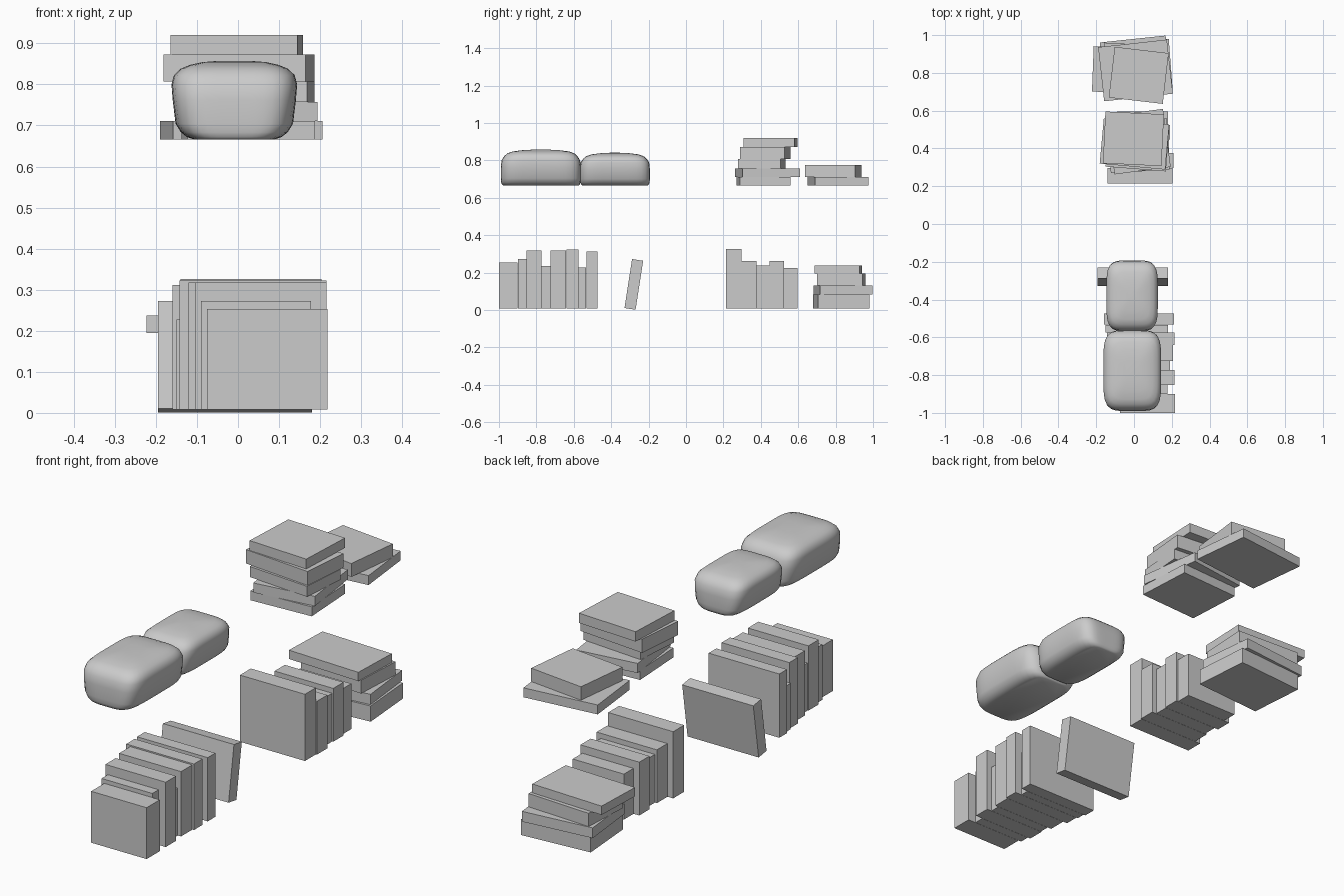
import bpy, bmesh, math
from mathutils import Matrix, Vector

if "Cube" in bpy.data.objects:
    bpy.data.objects.remove(bpy.data.objects["Cube"])

grey = bpy.data.materials.new("plain grey")
grey.diffuse_color = (0.6, 0.6, 0.6, 1)
grey.use_nodes = True
grey.node_tree.nodes["Principled BSDF"].inputs["Base Color"].default_value = grey.diffuse_color


def finish(name, bm):
    bmesh.ops.recalc_face_normals(bm, faces=bm.faces)
    me = bpy.data.meshes.new(name)
    bm.to_mesh(me)
    bm.free()
    me.materials.append(grey)
    ob = bpy.data.objects.new(name, me)
    bpy.context.collection.objects.link(ob)
    return ob


def box(name, centre, size, turn=0, lean=0):
    bm = bmesh.new()
    m = (Matrix.Translation(centre) @ Matrix.Rotation(math.radians(turn), 4, 'Z')
         @ Matrix.Rotation(math.radians(lean), 4, 'X') @ Matrix.Diagonal((*size, 1)))
    bmesh.ops.create_cube(bm, size=1, matrix=m)
    return finish(name, bm)


def standing_row(name, books):
    # each book: y0, y1, x0, x1, top
    for i, (y0, y1, x0, x1, top) in enumerate(books, 1):
        box(f"{name}_{i}", ((x0 + x1) / 2, (y0 + y1) / 2, (top + 0.008) / 2),
            (x1 - x0, y1 - y0 - 0.001, top - 0.008))


def stack(name, books):
    # each book: x, y, width, depth, z0, z1, turn
    for i, (x, y, w, d, z0, z1, turn) in enumerate(books, 1):
        box(f"{name}_{i}", (x, y, (z0 + z1) / 2), (w, d, z1 - z0), turn)


# Upright books on the lower shelf
standing_row("front_row_book", [
    (-1.0, -.90, -.075, .218, .253), (-.90, -.852, -.09, .178, .272),
    (-.852, -.773, -.104, .215, .317), (-.773, -.725, -.10, .19, .235),
    (-.725, -.64, -.12, .207, .317), (-.64, -.575, -.142, .215, .323),
    (-.575, -.533, -.15, .18, .227), (-.533, -.474, -.16, .213, .312)])
standing_row("back_row_book", [
    (.214, .297, -.14, .203, .326), (.297, .377, -.11, .208, .262),
    (.377, .446, -.10, .185, .238), (.446, .524, -.12, .19, .262),
    (.524, .597, -.09, .18, .225)])

# Leaning book
box("leaning_book", (-.007, -.279, .137), (.375, .06, .265), lean=-8.8)

# Flat stacks
stack("low_stack_book", [
    (.02, .83, .35, .275, .008, .083, 4.4), (.008, .839, .35, .282, .083, .132, 6),
    (0, .83, .33, .243, .132, .195, -3), (-.03, .814, .376, .24, .195, .237, -2.2)])
stack("tall_stack_book", [
    (.025, .415, .311, .273, .666, .711, 3.2), (.025, .436, .30, .31, .711, .757, 7.6),
    (.018, .405, .32, .228, .757, .807, -4.5), (.0025, .4235, .348, .24, .807, .873, -5.2),
    (-.003, .451, .31, .274, .873, .92, -2.8)])
stack("short_stack_book", [
    (.008, .813, .366, .288, .666, .711, 6.3), (.025, .787, .288, .27, .711, .775, -6.7)])

# Cushions: stacked rounded-rectangle rings (height fraction, x inset, y inset)
RINGS = [(0, .055, .012), (.03, .038, .006), (.09, .023, .002), (.2, .01, 0), (.5, .003, 0),
         (.7, 0, .004), (.82, .006, .018), (.9, .022, .035), (.95, .045, .062),
         (.985, .075, .11), (1, .11, .16)]


def cushion(name, x, y, half_x, half_y, z0, z1):
    bm = bmesh.new()
    n, rings = 56, []
    for f, ix, iy in RINGS:
        ring = []
        for k in range(n):
            a = 2 * math.pi * k / n
            c, s = math.cos(a), math.sin(a)
            r = (abs(c) ** 5 + abs(s) ** 5) ** (-1 / 5)
            ring.append(bm.verts.new((x + (half_x - ix) * c * r, y + (half_y - iy) * s * r,
                                      z0 + (z1 - z0) * f)))
        rings.append(ring)
    for lo, hi in zip(rings, rings[1:]):
        for k in range(n):
            j = (k + 1) % n
            bm.faces.new((lo[k], lo[j], hi[j], hi[k]))
    bm.faces.new(rings[0][::-1])
    bm.faces.new(rings[-1])
    for f in bm.faces:
        f.smooth = True
    return finish(name, bm)


cushion("large_cushion", -.009, -.776, .153, .214, .666, .857)
cushion("small_cushion", -.010, -.380, .136, .187, .666, .841)
